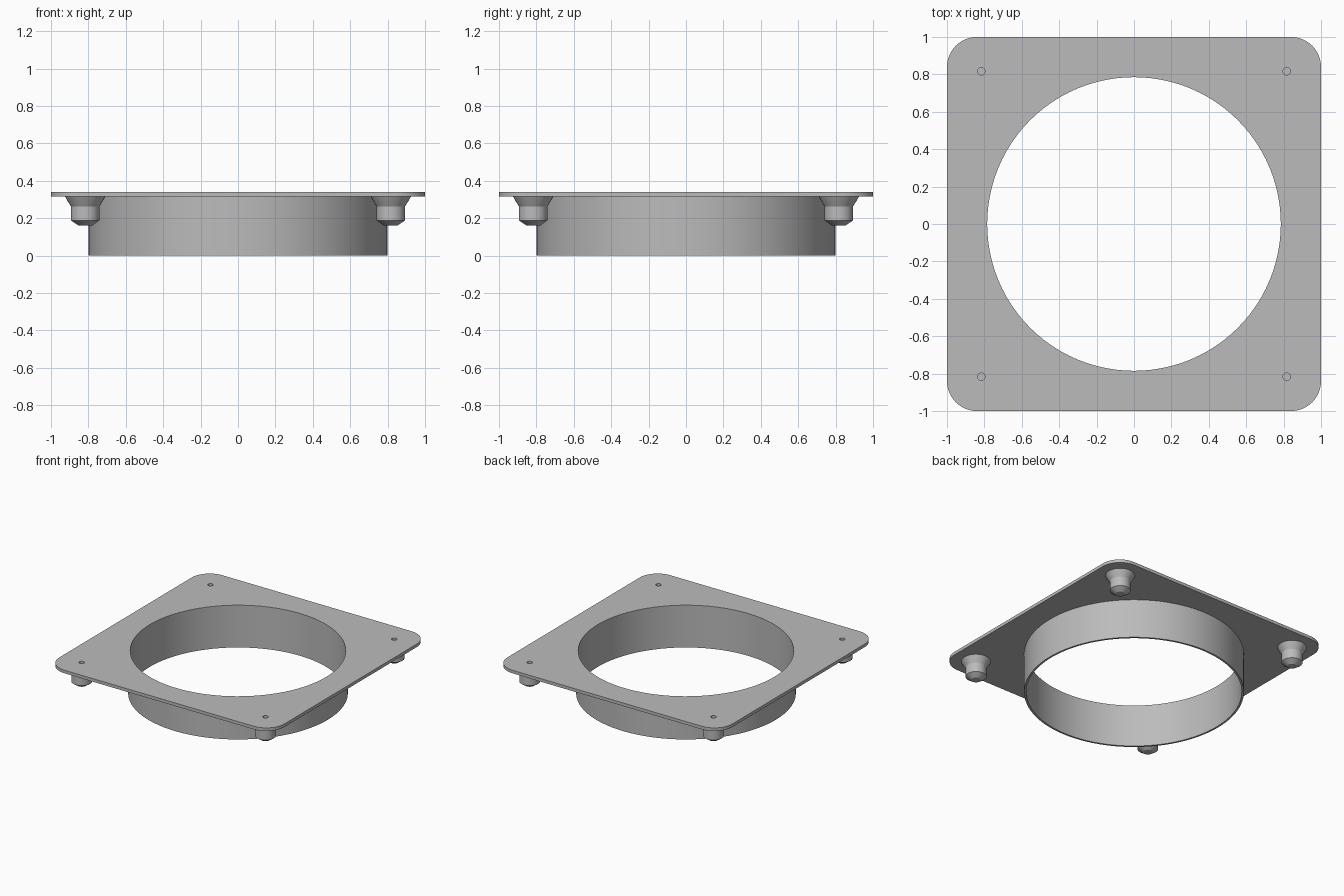
import bpy
import bmesh
from math import cos, sin, pi, radians

cube = bpy.data.objects.get("Cube")
if cube:
    bpy.data.objects.remove(cube)

PLATE_LOW, PLATE_TOP = 0.315, 0.34
BORE, COLLAR = 0.785, 0.8
FOOT, HOLE = 0.817, 0.02
CORNER = 0.16

grey = bpy.data.materials.new("plain grey")
grey.use_nodes = True
colour = (0.5, 0.5, 0.5, 1)
grey.diffuse_color = colour
grey.node_tree.nodes["Principled BSDF"].inputs["Base Color"].default_value = colour


def finish(name, bm, location=(0, 0, 0)):
    mesh = bpy.data.meshes.new(name)
    bm.to_mesh(mesh)
    bm.free()
    mesh.materials.append(grey)
    obj = bpy.data.objects.new(name, mesh)
    obj.location = location
    bpy.context.collection.objects.link(obj)
    bpy.ops.object.select_all(action="DESELECT")
    obj.select_set(True)
    bpy.context.view_layer.objects.active = obj
    bpy.ops.object.shade_smooth_by_angle(angle=radians(25))
    return obj


def lathe(name, profile, steps, location=(0, 0, 0)):
    """Turn an (r, z) profile, listed with its outside on the right, around z."""
    bm = bmesh.new()
    rings = []
    for r, z in profile:
        count = steps if r else 1
        rings.append([bm.verts.new((r * cos(2 * pi * i / steps), r * sin(2 * pi * i / steps), z))
                      for i in range(count)])
    for a, b in zip(rings, rings[1:]):
        for i in range(steps):
            j = i + 1
            corners = [a[i % len(a)], a[j % len(a)], b[j % len(b)], b[i % len(b)]]
            bm.faces.new(list(dict.fromkeys(corners)))
    return finish(name, bm, location)


def circle(x, y, r, steps):
    return [(x + r * cos(2 * pi * i / steps), y + r * sin(2 * pi * i / steps)) for i in range(steps)]


# Rounded square plate with a large bore and four pin holes
spots = [(sx * FOOT, sy * FOOT) for sx in (1, -1) for sy in (1, -1)]
outline = []
for quarter, (sx, sy) in enumerate([(1, 1), (-1, 1), (-1, -1), (1, -1)]):
    for i in range(13):
        a = (quarter + i / 12) * pi / 2
        outline.append((sx * (1 - CORNER) + CORNER * cos(a), sy * (1 - CORNER) + CORNER * sin(a)))
loops = [outline, circle(0, 0, BORE, 96)] + [circle(x, y, HOLE, 24) for x, y in spots]
bm = bmesh.new()
for loop in loops:
    verts = [bm.verts.new((x, y, PLATE_LOW)) for x, y in loop]
    for a, b in zip(verts, verts[1:] + verts[:1]):
        bm.edges.new((a, b))
bmesh.ops.triangle_fill(bm, use_beauty=True, edges=bm.edges[:], normal=(0, 0, 1))
top = bmesh.ops.extrude_face_region(bm, geom=bm.faces[:], use_keep_orig=True)["geom"]
bmesh.ops.translate(bm, vec=(0, 0, PLATE_TOP - PLATE_LOW),
                    verts=[v for v in top if isinstance(v, bmesh.types.BMVert)])
bmesh.ops.recalc_face_normals(bm, faces=bm.faces[:])
finish("mounting_plate", bm)

# Thin collar below the bore
lathe("collar", [(BORE, PLATE_LOW), (BORE, 0.0), (COLLAR, 0.0), (COLLAR, PLATE_LOW)], 96)

# Flared feet with chamfered tips, each with a blind pin hole
foot = [(0, 0.16), (0.035, 0.16), (0.076, 0.188), (0.076, 0.262),
        (0.082, 0.272), (0.093, 0.29), (0.107, PLATE_LOW)]
socket = [(HOLE, PLATE_LOW), (HOLE, 0.2), (0, 0.2)]
sides = ["back_left", "front_left", "back_right", "front_right"]
for side, (x, y) in zip(sides, spots):
    lathe(side + "_foot", foot, 32, (x, y, 0))
    lathe(side + "_pin_hole", socket, 24, (x, y, 0))
